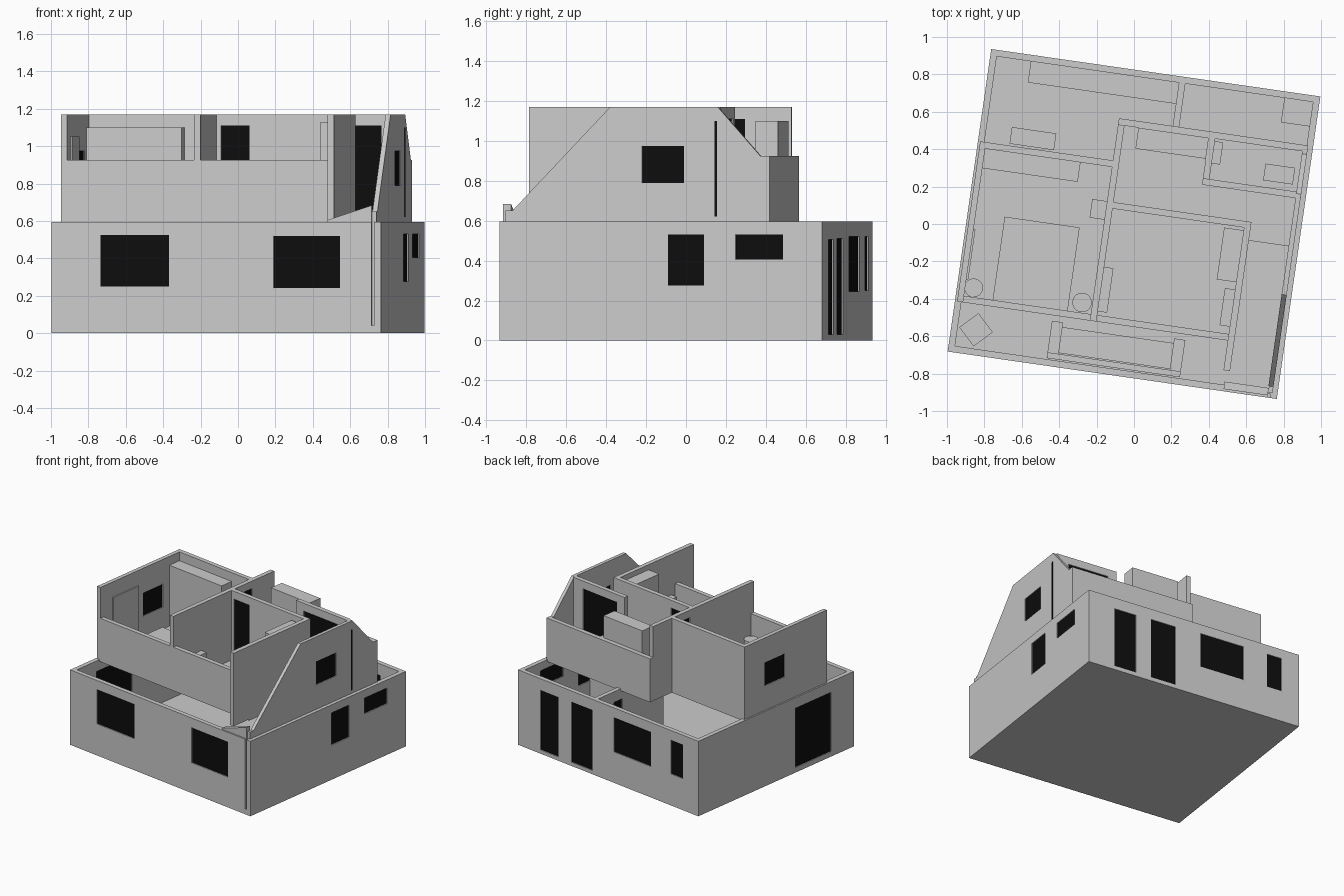
import bpy, math
from mathutils import Matrix

if "Cube" in bpy.data.objects:
    bpy.data.objects.remove(bpy.data.objects["Cube"])

# House is built square-on, then turned slightly about z
TURN = Matrix.Rotation(math.radians(-8.2), 4, 'Z')
black = bpy.data.materials.new("dark_glass")
black.diffuse_color = (0.004, 0.004, 0.004, 1)
black.use_nodes = True
black.node_tree.nodes["Principled BSDF"].inputs["Base Color"].default_value = black.diffuse_color


def mesh_obj(name, verts, faces, mat=None):
    me = bpy.data.meshes.new(name)
    me.from_pydata(verts, [], faces)
    ob = bpy.data.objects.new(name, me)
    bpy.context.collection.objects.link(ob)
    ob.matrix_world = TURN
    if mat:
        me.materials.append(mat)
    return ob


def prism(name, pts, axis, lo, hi, mat=None):
    """Extrude a counter-clockwise profile along axis 0 (x), 1 (y) or 2 (z)."""
    n = len(pts)

    def place(p, d):
        return [(d, p[0], p[1]), (p[0], d, p[1]), (p[0], p[1], d)][axis]
    verts = [place(p, lo) for p in pts] + [place(p, hi) for p in pts]
    faces = [list(range(n))[::-1], list(range(n, 2 * n))]
    faces += [[i, (i + 1) % n, (i + 1) % n + n, i + n] for i in range(n)]
    if axis == 1:
        faces = [f[::-1] for f in faces]
    return mesh_obj(name, verts, faces, mat)


def box(name, x0, x1, y0, y1, z0, z1, mat=None):
    return prism(name, [(x0, y0), (x1, y0), (x1, y1), (x0, y1)], 2, z0, z1, mat)


def cylinder(name, x, y, r, z0, z1, n=24):
    ring = [(x + r * math.cos(2 * math.pi * i / n), y + r * math.sin(2 * math.pi * i / n)) for i in range(n)]
    return prism(name, ring, 2, z0, z1)


def cut(target, *dims):
    c = box("cutter", *dims)
    m = target.modifiers.new("cut", 'BOOLEAN')
    m.operation, m.solver, m.object = 'DIFFERENCE', 'EXACT', c
    bpy.context.view_layer.update()
    bpy.context.view_layer.objects.active = target
    bpy.ops.object.modifier_apply(modifier=m.name)
    bpy.data.objects.remove(c)


def opening(name, wall, along, a0, a1, w0, w1, z0, z1):
    """Cut a hole through a wall lying between w0 and w1 and fill it with a dark pane."""
    e, mid = 0.01, (w0 + w1) / 2
    t = abs(w1 - w0) * 0.3
    if along == 'x':
        cut(wall, a0, a1, w0 - e, w1 + e, z0, z1)
        box(name, a0, a1, mid - t, mid + t, z0, z1, black)
    else:
        cut(wall, w0 - e, w1 + e, a0, a1, z0, z1)
        box(name, mid - t, mid + t, a0, a1, z0, z1, black)


# Ground floor shell
X, Y, T, H = 0.889, 0.817, 0.035, 0.595
shell = box("ground_floor_shell", -X, X, -Y, Y, 0, H)
cut(shell, -X + T, X - T, -Y + T, Y - T, 0.03, 1)
cut(shell, 0.838, 0.853, -Y - 0.1, -Y + 0.02, 0.04, 0.7)
for i, (a, b, z0, z1) in enumerate([(-0.625, -0.256, 0.25, 0.525), (0.31, 0.668, 0.24, 0.52)]):
    opening("front_window_%d" % i, shell, 'x', a, b, -Y, -Y + T, z0, z1)
for i, (a, b, z0, z1) in enumerate([(0.49, 0.67, 0.03, 0.505), (0.154, 0.362, 0.03, 0.51),
                                    (-0.42, -0.055, 0.245, 0.52), (-0.74, -0.62, 0.25, 0.52)]):
    opening("back_opening_%d" % i, shell, 'x', a, b, Y - T, Y, z0, z1)
for i, (a, b, z0) in enumerate([(0.037, 0.219, 0.275), (0.38, 0.62, 0.405)]):
    opening("right_window_%d" % i, shell, 'y', a, b, X - T, X, z0, 0.53)
opening("left_patio_door", shell, 'y', -0.578, -0.203, -X, -X + T, 0.04, 0.51)

# Ground floor partitions
part = box("ground_partition_back", 0.13, 0.165, 0.1, 0.79, 0.03, H)
opening("ground_door", part, 'y', 0.53, 0.62, 0.13, 0.165, 0.035, 0.51)
box("ground_partition_right", 0.165, 0.86, 0.065, 0.1, 0.03, H)

# Upper floor slab, leaving the stairwell open
F, TOP, LOW = 0.617, 1.17, 0.925
slab = [(-0.875, -0.545), (0.62, -0.545), (0.62, 0.0), (0.862, 0.0), (0.862, 0.548),
        (-0.16, 0.548), (-0.16, 0.32), (-0.875, 0.32)]
prism("upper_slab", slab, 2, 0.58, F)

# Upper walls
Z = 0.59
left = box("upper_left_wall", -0.877, -0.845, -0.545, 0.32, Z, TOP)
opening("upper_left_window", left, 'y', -0.1, 0.11, -0.877, -0.845, 0.79, 0.975)
box("upper_left_back_wall", -0.845, -0.16, 0.285, 0.32, Z, TOP)
box("upper_front_wall", -0.845, 0.585, -0.545, -0.51, Z, LOW)
centre = box("upper_centre_wall", -0.16, -0.125, -0.545, 0.515, Z, TOP)
opening("left_room_door", centre, 'y', 0.13, 0.28, -0.16, -0.125, F + 0.003, 1.11)
box("upper_stair_wall", 0.585, 0.62, -0.705, 0.1, Z, TOP)
mid = box("upper_middle_wall", -0.125, 0.585, 0.065, 0.1, Z, TOP)
opening("right_room_door", mid, 'x', -0.1, 0.053, 0.065, 0.1, F + 0.003, 1.11)
box("upper_back_wall", -0.16, 0.835, 0.513, 0.548, Z, LOW)
bath = box("bathroom_front_wall", 0.33, 0.835, 0.26, 0.295, Z, TOP)
opening("bathroom_door", bath, 'x', 0.404, 0.737, 0.26, 0.295, F + 0.003, 1.11)
box("bathroom_side_wall", 0.33, 0.365, 0.295, 0.513, Z, LOW)

# Sloped gable on the right side, with low triangular wall at its foot
gable = prism("right_gable", [(-0.755, Z), (0.548, Z), (0.548, LOW), (0.5, LOW), (0.285, TOP),
                              (-0.26, TOP), (-0.755, 0.65)], 0, 0.835, 0.862)
opening("gable_window", gable, 'y', -0.098, 0.114, 0.835, 0.862, 0.79, 0.975)
box("gable_slit", 0.84, 0.863, 0.268, 0.282, 0.62, 1.1, black)
prism("front_eaves_wall", [(0.6, Z), (0.838, Z), (0.838, 0.683), (0.6, 0.605)], 1, -0.805, -0.765)
box("eaves_post", 0.838, 0.862, -0.79, -0.755, Z, 0.65)

# Ground floor furniture
box("kitchen_counter", -0.67, 0.13, 0.668, 0.782, 0.03, 0.24)
box("corner_cabinet", 0.7, 0.854, 0.65, 0.782, 0.03, 0.24)
box("side_cabinet", -0.72, -0.48, 0.33, 0.42, 0.03, 0.33)
box("sofa_seat", -0.3, 0.3, -0.74, -0.6, 0.03, 0.15)
box("sofa_back", -0.36, 0.36, -0.776, -0.745, 0.03, 0.27)
for i, s in enumerate((-1, 1)):
    box("sofa_arm_%d" % i, s * 0.33 - 0.03, s * 0.33 + 0.03, -0.745, -0.575, 0.03, 0.2)
d = cylinder("square_stool", -0.755, -0.68, 0.09, 0.03, 0.2, 4)

# Left bedroom furniture
box("left_wardrobe", -0.845, -0.33, 0.18, 0.285, F, 1.1)
box("bed_base", -0.69, -0.285, -0.51, -0.06, F, 0.74)
cylinder("round_table_left", -0.80, -0.46, 0.05, F, 0.76)
cylinder("round_table_right", -0.215, -0.455, 0.052, F, 0.76)
box("small_dresser", -0.24, -0.16, 0.0, 0.1, F, 0.82)
box("wall_panel", -0.845, -0.835, -0.42, -0.15, F, 1.05)

# Right bedroom furniture
box("right_wardrobe", 0.48, 0.585, -0.23, 0.05, F, 1.13)
box("right_shelf", 0.53, 0.585, -0.47, -0.27, F, 0.85)
box("wall_desk", -0.125, -0.075, -0.49, -0.25, F, 0.8)

# Landing and bathroom furniture
box("landing_wardrobe", -0.05, 0.33, 0.4, 0.513, F, 1.1)
box("wash_stand", 0.65, 0.81, 0.33, 0.42, F, 0.75)
box("bath_cabinet", 0.365, 0.41, 0.38, 0.5, F, 0.8)
